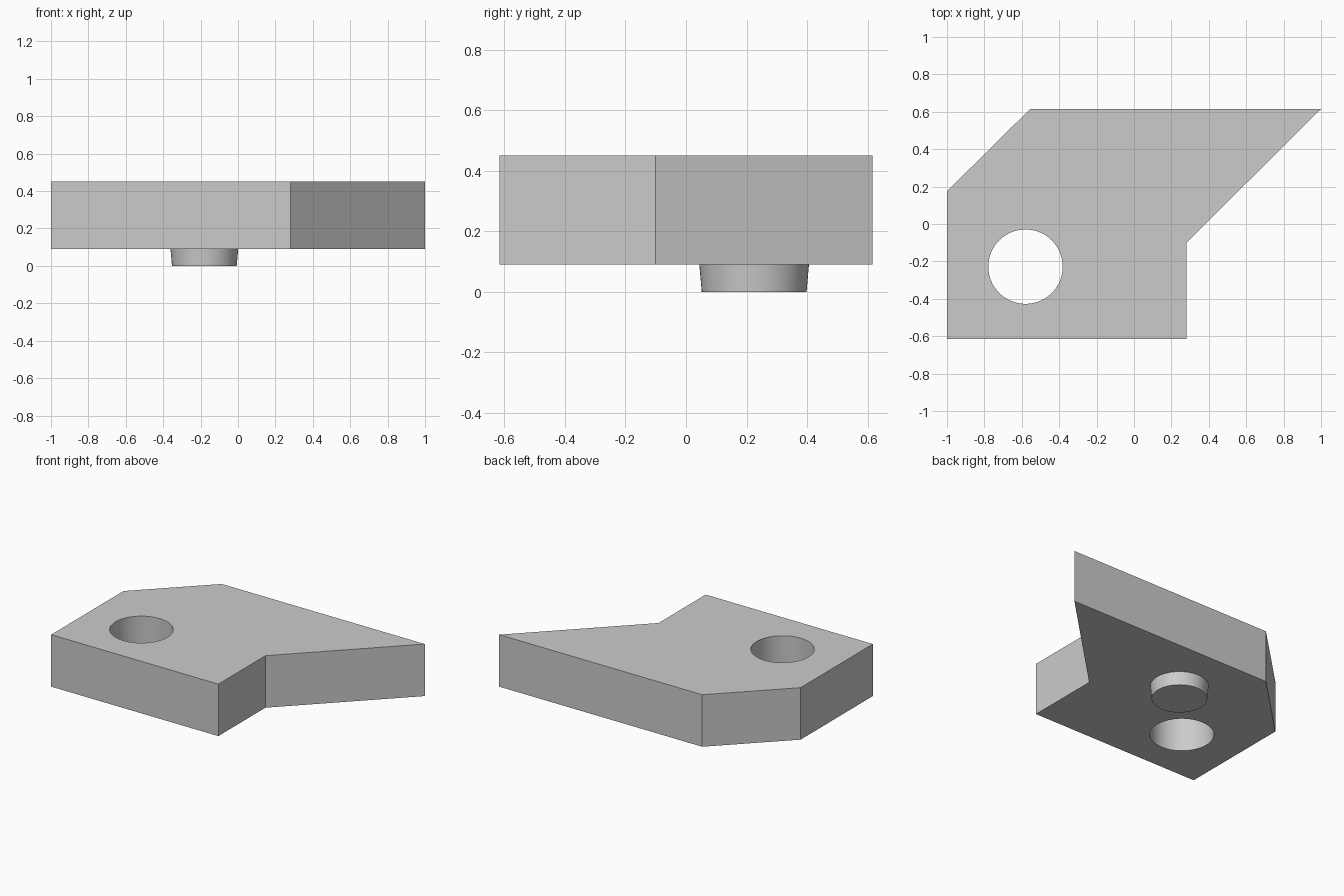
import bpy
import bmesh
from mathutils import Vector

cube = bpy.data.objects.get("Cube")
if cube:
    bpy.data.objects.remove(cube, do_unlink=True)

PLATE_BOTTOM, PLATE_TOP = 0.09, 0.45

grey = bpy.data.materials.new("light_grey")
grey.use_nodes = True
colour = (0.6, 0.6, 0.6, 1)
grey.diffuse_color = colour
grey.node_tree.nodes["Principled BSDF"].inputs["Base Color"].default_value = colour


def make_object(name, bm):
    mesh = bpy.data.meshes.new(name)
    bmesh.ops.recalc_face_normals(bm, faces=bm.faces)
    bm.to_mesh(mesh)
    bm.free()
    mesh.materials.append(grey)
    obj = bpy.data.objects.new(name, mesh)
    bpy.context.collection.objects.link(obj)
    return obj


def cylinder(name, x, y, z0, z1, r0, r1):
    """Upright round part with its own bottom and top radius."""
    bm = bmesh.new()
    bmesh.ops.create_cone(bm, cap_ends=True, segments=64,
                          radius1=r0, radius2=r1, depth=z1 - z0)
    bmesh.ops.translate(bm, verts=bm.verts, vec=Vector((x, y, (z0 + z1) / 2)))
    return make_object(name, bm)


def smooth(obj):
    bpy.ops.object.select_all(action="DESELECT")
    obj.select_set(True)
    bpy.context.view_layer.objects.active = obj
    bpy.ops.object.shade_smooth_by_angle()


# Plate: outline extruded upwards
outline = [(-1, -0.615), (0.28, -0.615), (0.28, -0.1),
           (1, 0.615), (-0.555, 0.615), (-1, 0.175)]
bm = bmesh.new()
base = bm.faces.new([bm.verts.new((x, y, PLATE_BOTTOM)) for x, y in outline])
top = bmesh.ops.extrude_face_region(bm, geom=[base], use_keep_orig=True)
bmesh.ops.translate(bm, vec=Vector((0, 0, PLATE_TOP - PLATE_BOTTOM)),
                    verts=[v for v in top["geom"] if isinstance(v, bmesh.types.BMVert)])
plate = make_object("plate", bm)

# Round through hole
cutter = cylinder("hole_cutter", -0.58, -0.228, 0, 0.6, 0.199, 0.199)
cutter.hide_render = True
cut = plate.modifiers.new("hole", "BOOLEAN")
cut.operation = "DIFFERENCE"
cut.solver = "EXACT"
cut.object = cutter
bpy.context.view_layer.objects.active = plate
bpy.ops.object.modifier_apply(modifier=cut.name)
bpy.data.objects.remove(cutter, do_unlink=True)
smooth(plate)

# Tapered peg under the plate
peg = cylinder("peg", -0.18, 0.225, 0, PLATE_BOTTOM, 0.173, 0.181)
smooth(peg)
